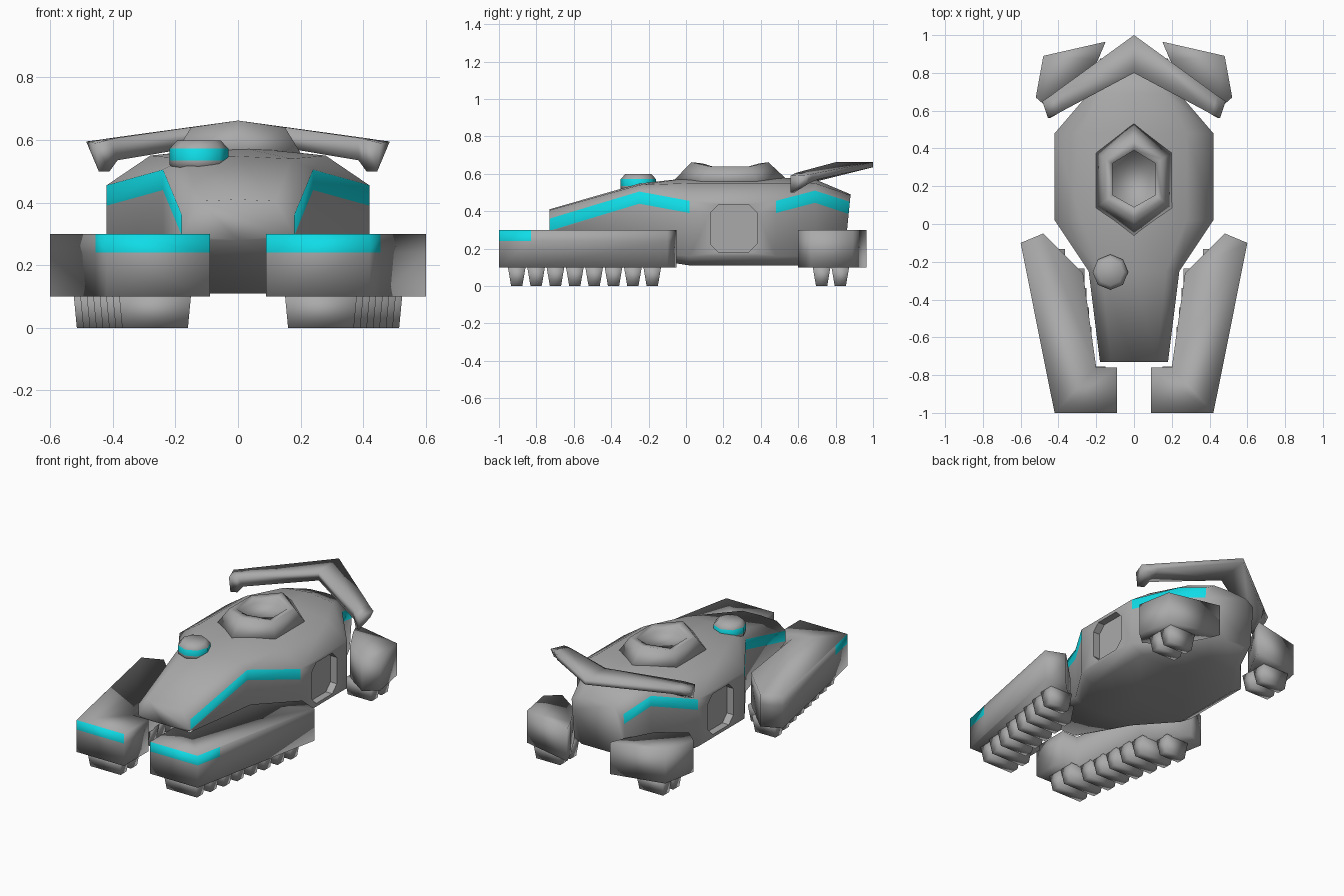
import bpy, bmesh, math
from mathutils import Vector

if "Cube" in bpy.data.objects:
    bpy.data.objects.remove(bpy.data.objects["Cube"])


def material(name, rgb):
    m = bpy.data.materials.new(name)
    m.diffuse_color = (*rgb, 1)
    m.use_nodes = True
    m.node_tree.nodes["Principled BSDF"].inputs["Base Color"].default_value = m.diffuse_color
    return m


GREY = material("hull grey", (0.40, 0.40, 0.40))
CYAN = material("cyan stripe", (0.005, 0.72, 0.80))


def finish(name, bm, rule=None, smooth=True):
    """Turn a bmesh into an object; rule(face centre, normal) picks cyan faces."""
    bmesh.ops.recalc_face_normals(bm, faces=bm.faces)
    for f in bm.faces:
        f.smooth = smooth
        if rule and rule(f.calc_center_median(), f.normal):
            f.material_index = 1
    me = bpy.data.meshes.new(name)
    bm.to_mesh(me)
    bm.free()
    me.materials.append(GREY)
    me.materials.append(CYAN)
    ob = bpy.data.objects.new(name, me)
    bpy.context.collection.objects.link(ob)
    return ob


def loft(rings, cap_start=True, cap_end=True):
    """Skin closed rings of equal length."""
    bm = bmesh.new()
    vs = [[bm.verts.new(p) for p in r] for r in rings]
    n = len(vs[0])
    for a, b in zip(vs, vs[1:]):
        for i in range(n):
            j = (i + 1) % n
            bm.faces.new((a[i], a[j], b[j], b[i]))
    if cap_start:
        bm.faces.new(vs[0])
    if cap_end:
        bm.faces.new(vs[-1])
    return bm


def mirror_x(pts, s):
    return [(s * x, *rest) for x, *rest in pts]


# Hull: cross-sections from nose to tail
# y, bottom z, bottom half width, lower wall z, wall x, stripe top z, shoulder x, shoulder z, roof z
sections = [
    (-0.73, 0.28, 0.15, 0.29, 0.18, 0.36, 0.12, 0.405, 0.41),
    (-0.25, 0.15, 0.19, 0.18, 0.24, 0.505, 0.17, 0.54, 0.548),
    (0.02, 0.11, 0.34, 0.16, 0.42, 0.455, 0.28, 0.55, 0.578),
    (0.48, 0.11, 0.34, 0.16, 0.42, 0.455, 0.28, 0.55, 0.58),
    (0.69, 0.11, 0.19, 0.16, 0.24, 0.51, 0.17, 0.55, 0.57),
    (0.88, 0.17, 0.13, 0.20, 0.18, 0.45, 0.12, 0.485, 0.49),
]
rings = []
for y, zb, xb, zl, xw, zt, xs, zs, zr in sections:
    half = [(xb, zb), (xw, zl), (xw, zt - 0.065), (xw, zt), (xs, zs)]
    loop = [(0, zb)] + half + [(0, zr)] + [(-x, z) for x, z in reversed(half)]
    slant = 0.1 if y > 0.8 else 0
    rings.append([(x, y - slant * (zr - z), z) for x, z in loop])


def hull_stripe(c, n):
    upright = abs(n.z) < 0.12 and abs(c.x) > 0.15
    return upright and c.z > 0.38 and not 0.03 < c.y < 0.47


hull = finish("hull", loft(rings), hull_stripe)

# Recessed side hatches cut into the hull walls
for s in (-1, 1):
    y0, y1, z0, z1, c = 0.13, 0.38, 0.18, 0.435, 0.045
    octagon = [(y0 + c, z0), (y1 - c, z0), (y1, z0 + c), (y1, z1 - c),
               (y1 - c, z1), (y0 + c, z1), (y0, z1 - c), (y0, z0 + c)]
    cutter = finish("hatch_cutter", loft([[(s * x, y, z) for y, z in octagon] for x in (0.375, 0.5)]),
                    smooth=False)
    cutter.hide_render = True
    mod = hull.modifiers.new("hatch", 'BOOLEAN')
    mod.operation = 'DIFFERENCE'
    mod.solver = 'EXACT'
    mod.object = cutter
    bpy.context.view_layer.objects.active = hull
    bpy.ops.object.modifier_apply(modifier=mod.name)
    bpy.data.objects.remove(cutter)

# Raised six-sided hatch on the roof: base, rim, sunken floor
def hexagon(x, y_front, y_a, y_b, y_back, z_tip, z_side):
    return [(0, y_front, z_tip), (x, y_a, z_side), (x, y_b, z_side),
            (0, y_back, z_tip), (-x, y_b, z_side), (-x, y_a, z_side)]


finish("roof_hatch", loft([
    hexagon(0.205, -0.07, 0.08, 0.38, 0.55, 0.56, 0.55),
    hexagon(0.15, 0.03, 0.125, 0.345, 0.44, 0.662, 0.64),
    hexagon(0.115, 0.09, 0.155, 0.32, 0.39, 0.655, 0.635),
    hexagon(0.115, 0.09, 0.155, 0.32, 0.39, 0.61, 0.61)]))

# Small sensor dome with a cyan band
def octa(r, z):
    return [(-0.125 + r * math.cos(i * math.pi / 4), -0.255 + r * math.sin(i * math.pi / 4), z)
            for i in range(8)]


finish("sensor_dome", loft([octa(0.06, 0.495), octa(0.094, 0.52), octa(0.094, 0.535),
                            octa(0.094, 0.572), octa(0.07, 0.598)]),
       lambda c, n: 0.54 < c.z < 0.57)

# Track pods, front and rear
front_outline = [(0.09, -1.0), (0.42, -1.0), (0.455, -0.83), (0.60, -0.10), (0.48, -0.05),
                 (0.27, -0.26), (0.20, -0.76), (0.09, -0.76)]
rear_outline = [(0.15, 0.965), (0.48, 0.89), (0.52, 0.67), (0.44, 0.60), (0.28, 0.71), (0.19, 0.87)]


def pod_stripe(c, n):
    return c.z > 0.25 and abs(n.z) < 0.1 and c.y < -0.85 and (n.y < -0.9 or n.x * c.x > 0)


def tooth(name, s, x0, x1, y, skew):
    """Tapered tread block; skew shifts the outer edge along y."""
    def ring(hw, inset, z):
        return [(s * (x0 + inset), y - hw, z), (s * (x1 - inset), y - hw + skew, z),
                (s * (x1 - inset), y + hw + skew, z), (s * (x0 + inset), y + hw, z)]
    finish(name, loft([ring(0.03, 0.005, 0.0), ring(0.048, -0.005, 0.105)]))


for s, side in ((-1, "left"), (1, "right")):
    for name, outline, levels in (("front", front_outline, (0.10, 0.24, 0.30)),
                                  ("rear", rear_outline, (0.10, 0.30))):
        pod = loft([[(s * x, y, z) for x, y in outline] for z in levels])
        finish(f"{name}_pod_{side}", pod, pod_stripe)
    # Eight tread blocks following the slanted front pod
    for i in range(8):
        y = -0.905 + i * 0.1035
        inner = 0.155 if y < -0.76 else 0.26 + 0.12 * (y + 0.35)
        if y > -0.25:
            inner = 0.37
        outer = 0.375 + 0.2 * (y + 0.905)
        tooth(f"front_tread_{side}_{i + 1}", s, inner, outer, y, 0)
    # Two tread blocks under the rear pod
    for i, y in enumerate((0.725, 0.825)):
        tooth(f"rear_tread_{side}_{i + 1}", s, 0.27, 0.445, y, 0)

# Rear wing: swept V with drooping tips
half_wing = [
    [(0.485, 0.65, 0.595), (0.455, 0.56, 0.590), (0.445, 0.56, 0.50), (0.465, 0.645, 0.55)],
    [(0.44, 0.68, 0.601), (0.41, 0.58, 0.601), (0.41, 0.58, 0.50), (0.42, 0.66, 0.55)],
    [(0.40, 0.71, 0.607), (0.385, 0.595, 0.607), (0.385, 0.60, 0.535), (0.40, 0.705, 0.57)],
]
centre = [(0, 1.0, 0.662), (0, 0.80, 0.662), (0, 0.80, 0.60), (0, 1.0, 0.635)]
finish("rear_wing", loft([mirror_x(r, -1) for r in half_wing] + [centre] + half_wing[::-1]))
